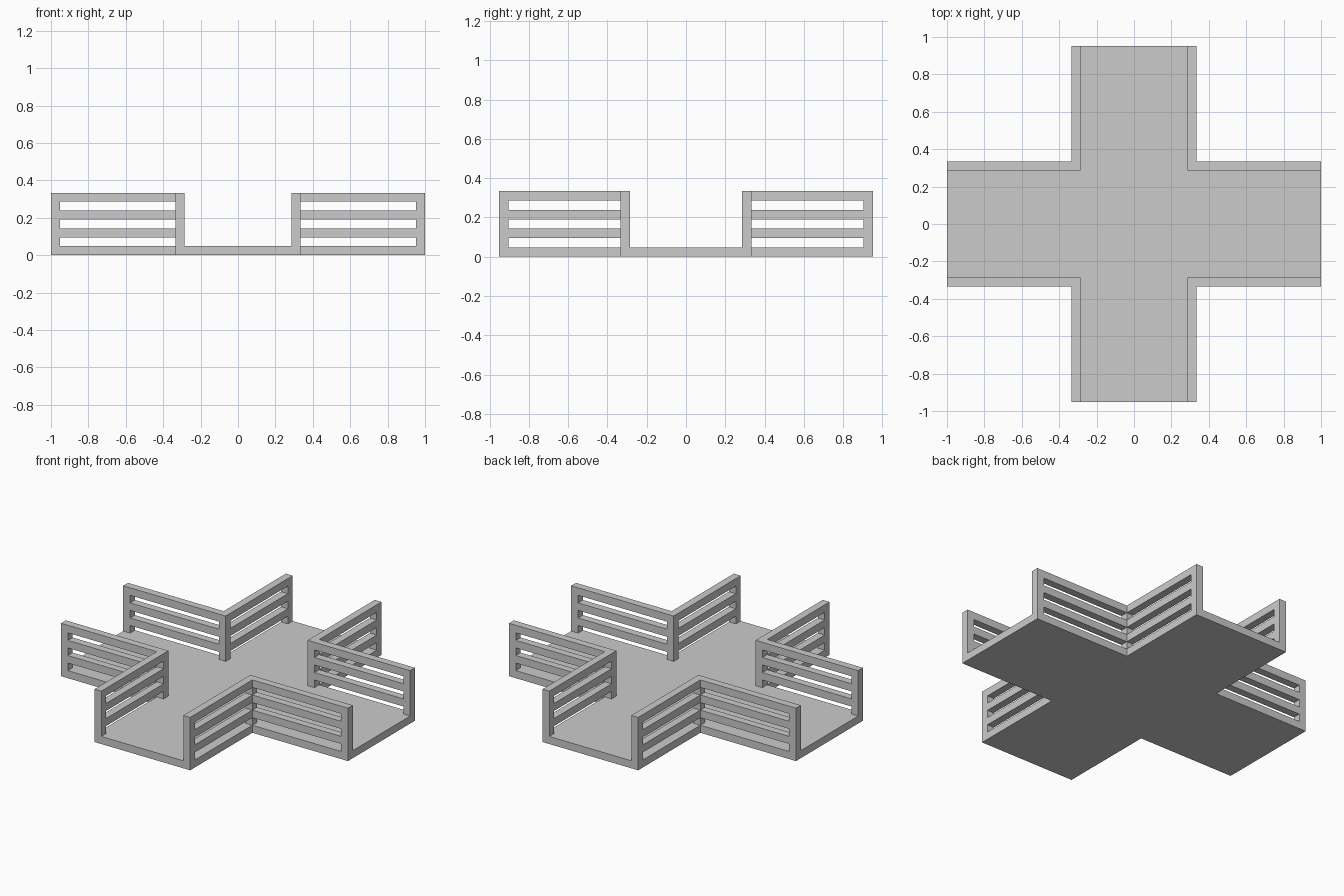
import bpy, bmesh
from mathutils import Vector

if "Cube" in bpy.data.objects:
    bpy.data.objects.remove(bpy.data.objects["Cube"])

T = 1 / 21            # board, rail and post thickness
W = 7 * T             # half width of an arm, also the railing height
X_END, Y_END = 1.0, 20 * T


def prism(name, points, sweep):
    """Extrude a flat outline along the sweep vector."""
    bm = bmesh.new()
    face = bm.faces.new([bm.verts.new(p) for p in points])
    ext = bmesh.ops.extrude_face_region(bm, geom=[face], use_keep_orig=True)
    moved = [v for v in ext["geom"] if isinstance(v, bmesh.types.BMVert)]
    bmesh.ops.translate(bm, verts=moved, vec=Vector(sweep))
    bmesh.ops.recalc_face_normals(bm, faces=bm.faces)
    mesh = bpy.data.meshes.new(name)
    bm.to_mesh(mesh)
    bm.free()
    obj = bpy.data.objects.new(name, mesh)
    bpy.context.collection.objects.link(obj)
    return obj


def railing_profile(end):
    """Comb outline: three rails joined by the post at the arm's end."""
    pts = [(end, T), (end, W), (W, W), (W, 6 * T)]
    for top in (5, 3):
        pts += [(end - T, (top + 1) * T), (end - T, top * T),
                (W, top * T), (W, (top - 1) * T)]
    return pts + [(end - T, 2 * T), (end - T, T)]


# cross-shaped floor
cross = [(X_END, -W), (X_END, W), (W, W), (W, Y_END), (-W, Y_END), (-W, W),
         (-X_END, W), (-X_END, -W), (-W, -W), (-W, -Y_END), (W, -Y_END), (W, -W)]
prism("floor", [(x, y, 0) for x, y in cross], (0, 0, T))

# a post and two slatted railings at each inner corner
for sx, side in ((-1, "left"), (1, "right")):
    for sy, end in ((-1, "front"), (1, "back")):
        tag = f"{end}_{side}"
        a, b = W - T, W
        square = [(a, a), (b, a), (b, b), (a, b)]
        prism(f"corner_post_{tag}", [(sx * x, sy * y, T) for x, y in square],
              (0, 0, W - T))
        prism(f"side_arm_railing_{tag}",
              [(sx * u, sy * W, z) for u, z in railing_profile(X_END)],
              (0, -sy * T, 0))
        prism(f"end_arm_railing_{tag}",
              [(sx * W, sy * u, z) for u, z in railing_profile(Y_END)],
              (-sx * T, 0, 0))
